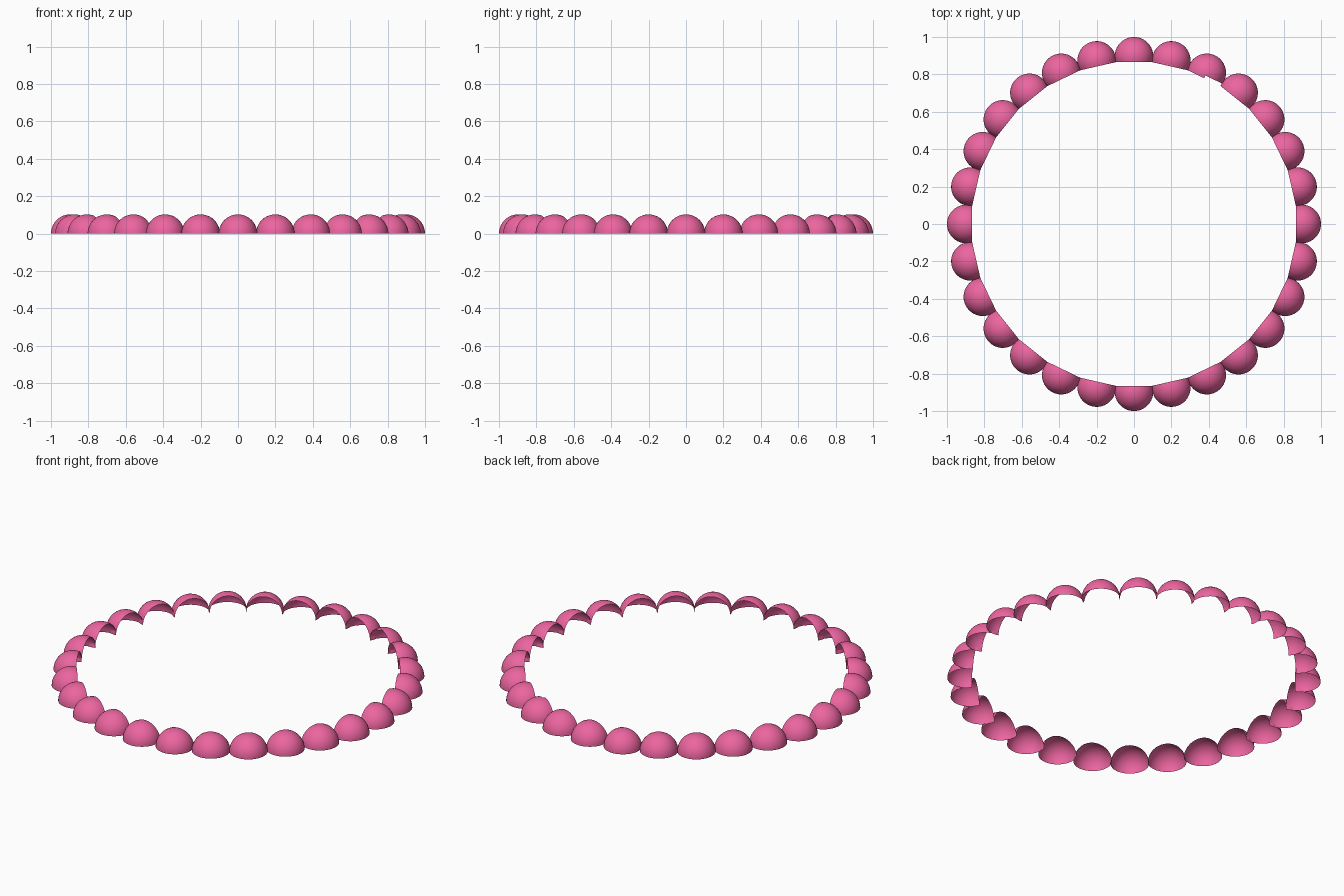
import bpy
from math import sin, cos, pi, radians

if "Cube" in bpy.data.objects:
    bpy.data.objects.remove(bpy.data.objects["Cube"])

COUNT = 28          # beads around the ring
R = 0.103           # bead radius
RING = 1.0 - R      # radius of the circle through bead centres
SEGS, ROWS = 20, 12
STEP = radians(9)

pink = bpy.data.materials.new("pink")
pink.diffuse_color = (0.84, 0.13, 0.35, 1)
pink.use_nodes = True
pink.node_tree.nodes["Principled BSDF"].inputs["Base Color"].default_value = pink.diffuse_color


def bead_mesh(name, chipped=False):
    """Hollow half dome, pole pointing outward (+x), open below and inside."""
    verts = [(R, 0, 0)]
    for i in range(1, ROWS + 1):
        p = i * STEP
        for j in range(SEGS + 1):
            t = pi * j / SEGS
            verts.append((R * cos(p), R * sin(p) * cos(t), R * sin(p) * sin(t)))

    def at(i, j):
        return 1 + (i - 1) * (SEGS + 1) + j

    faces = [(0, at(1, j), at(1, j + 1)) for j in range(SEGS)]
    for i in range(1, ROWS):
        for j in range(SEGS):
            # the chipped bead lacks half of its innermost row
            if chipped and i == ROWS - 1 and j >= SEGS // 2:
                continue
            faces.append((at(i, j), at(i + 1, j), at(i + 1, j + 1), at(i, j + 1)))
    mesh = bpy.data.meshes.new(name)
    mesh.from_pydata(verts, [], faces)
    mesh.materials.append(pink)
    mesh.polygons.foreach_set("use_smooth", [True] * len(mesh.polygons))
    return mesh


whole = bead_mesh("half_bead")
chipped = bead_mesh("chipped_half_bead", True)

# ring of half beads
for k in range(COUNT):
    a = 2 * pi * k / COUNT
    ob = bpy.data.objects.new(f"half_bead_{k + 1}", chipped if k == 5 else whole)
    ob.location = (RING * cos(a), RING * sin(a), 0)
    ob.rotation_euler = (0, 0, a)
    bpy.context.collection.objects.link(ob)
